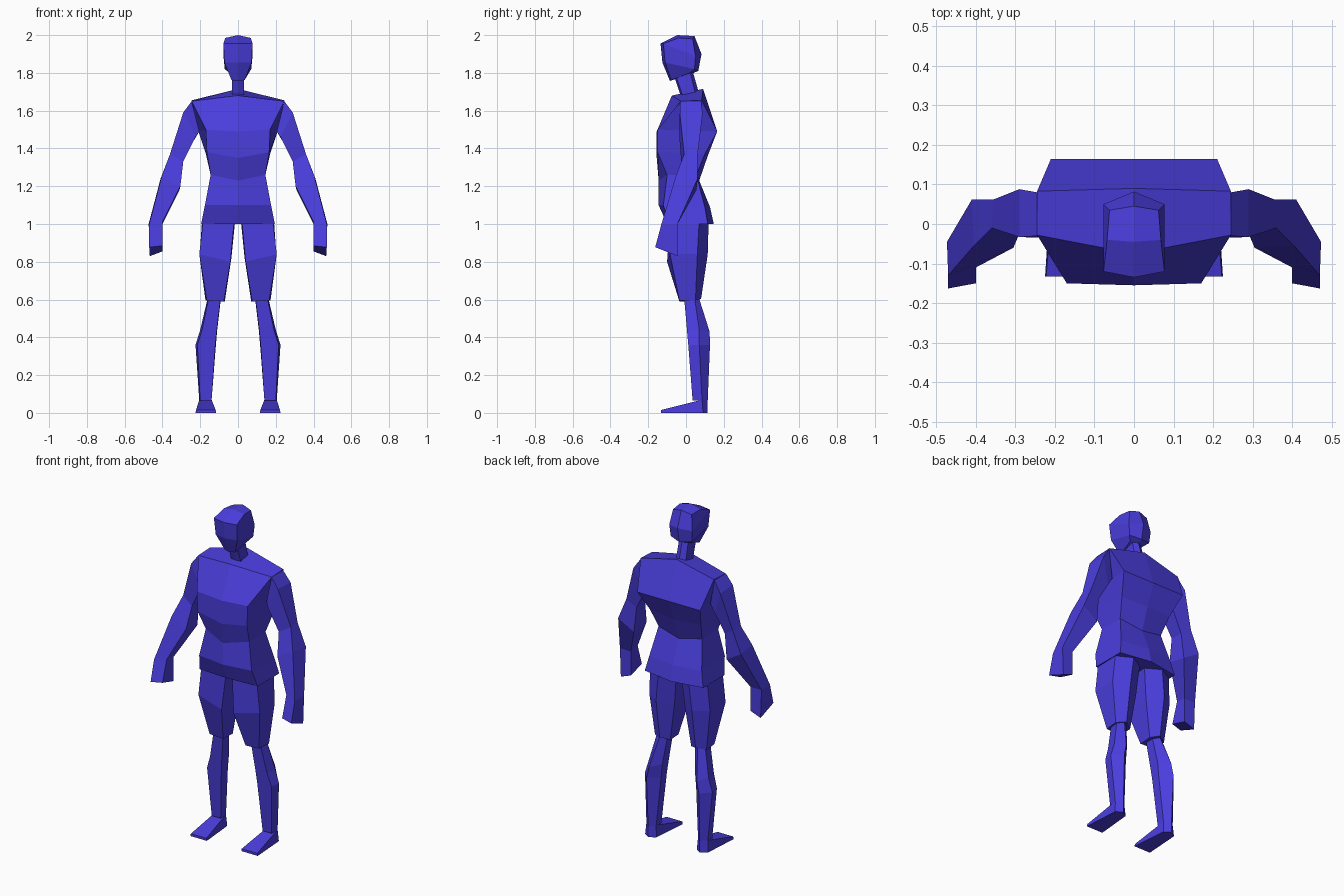
import bpy, bmesh

blue = bpy.data.materials.new("violet_blue")
blue.diffuse_color = (0.068, 0.047, 0.72, 1)


def loft(name, rings, centred=False, mirror=False):
    """Skin a stack of rings and cap both ends with flat faces."""
    bm = bmesh.new()
    if centred:
        # rings list front centre, front side, back side, back centre
        rings = [r + [(-x, y, z) for x, y, z in r[-2:0:-1]] for r in rings]
    vs = [[bm.verts.new(p) for p in r] for r in rings]
    n = len(vs[0])
    for a, b in zip(vs, vs[1:]):
        for i in range(n):
            j = (i + 1) % n
            bm.faces.new((a[i], a[j], b[j], b[i]))
    for end in (vs[0], vs[-1]):
        if centred:
            h = n // 2
            bm.faces.new(end[:h + 1])
            bm.faces.new(end[h:] + end[:1])
        else:
            bm.faces.new(end)
    bmesh.ops.recalc_face_normals(bm, faces=bm.faces)
    me = bpy.data.meshes.new(name)
    bm.to_mesh(me)
    bm.free()
    me.materials.append(blue)
    ob = bpy.data.objects.new(name, me)
    bpy.context.collection.objects.link(ob)
    if mirror:
        ob.modifiers.new("mirror", 'MIRROR')
    return ob


# Torso: hem, hips, waist, ribs, chest, shoulders
loft("torso", [
    [(0, -.10, 1.0), (.195, -.09, 1.0), (.195, .115, 1.0), (0, .147, 1.0)],
    [(0, -.145, 1.10), (.175, -.12, 1.10), (.175, .10, 1.09), (0, .127, 1.09)],
    [(0, -.145, 1.23), (.145, -.10, 1.26), (.145, .055, 1.26), (0, .07, 1.23)],
    [(0, -.155, 1.35), (.165, -.15, 1.38), (.17, .10, 1.37), (0, .115, 1.36)],
    [(0, -.155, 1.49), (.17, -.15, 1.50), (.21, .165, 1.49), (0, .165, 1.49)],
    [(0, -.075, 1.68), (.245, -.028, 1.65), (.245, .083, 1.655), (0, .09, 1.715)],
], centred=True)

# Neck leaning forward
loft("neck", [
    [(0, -.025, 1.67), (.033, -.015, 1.67), (.033, .055, 1.67), (0, .075, 1.67)],
    [(0, -.065, 1.79), (.03, -.055, 1.79), (.03, .02, 1.81), (0, .035, 1.81)],
], centred=True)

# Head: jaw, cheeks, brow, crown
loft("head", [
    [(0, -.085, 1.757), (.035, -.078, 1.762), (.045, .02, 1.80), (0, .04, 1.80)],
    [(0, -.125, 1.855), (.072, -.11, 1.855), (.07, .045, 1.82), (0, .065, 1.81)],
    [(0, -.135, 1.955), (.077, -.12, 1.955), (.077, .05, 1.89), (0, .082, 1.90)],
    [(0, -.045, 2.0), (.068, -.04, 1.985), (.062, .035, 1.98), (0, .045, 1.995)],
], centred=True)

# Arms: ring order is outer front, outer back, inner back, inner front
elbow = [(.36, -.01, 1.37), (.355, .062, 1.37), (.295, .05, 1.33), (.29, -.025, 1.33)]
loft("upper_arm", [
    [(.245, -.03, 1.65), (.245, .08, 1.65), (.205, .06, 1.49), (.205, -.02, 1.49)],
    [(.29, -.033, 1.59), (.29, .088, 1.585), (.235, .06, 1.44), (.225, -.035, 1.46)],
    elbow,
], mirror=True)
wrist = [(.47, -.13, 1.0), (.473, -.045, 1.0), (.40, -.045, 1.0), (.40, -.11, 1.01)]
loft("forearm", [
    elbow,
    [(.405, -.055, 1.25), (.41, .062, 1.24), (.31, .055, 1.18), (.305, -.06, 1.20)],
    wrist,
], mirror=True)
loft("hand", [
    wrist,
    [(.47, -.163, .877), (.467, -.045, .83), (.40, -.045, .855), (.40, -.15, .885)],
], mirror=True)

# Legs: ring order is outer front, outer back, mid back, inner back, inner front
loft("thigh", [
    [(.185, -.085, 1.02), (.19, .07, 1.02), (.10, .12, 1.02), (.015, .07, 1.02), (.02, -.085, 1.02)],
    [(.205, -.085, .84), (.203, .06, .84), (.12, .115, .84), (.035, .06, .82), (.04, -.10, .80)],
    [(.165, -.035, .595), (.172, .05, .595), (.12, .08, .605), (.07, .05, .59), (.075, -.035, .59)],
], mirror=True)
loft("calf", [
    [(.155, -.01, .61), (.16, .045, .61), (.125, .068, .61), (.09, .045, .61), (.092, -.01, .61)],
    [(.19, .005, .44), (.20, .07, .44), (.16, .125, .43), (.11, .07, .44), (.112, .005, .44)],
    [(.215, .012, .36), (.225, .07, .36), (.175, .127, .36), (.117, .07, .36), (.12, .012, .36)],
    [(.20, .035, .065), (.205, .085, .065), (.172, .115, .065), (.14, .085, .065), (.14, .035, .065)],
], mirror=True)

# Wedge foot: sole then upper surface
loft("foot", [
    [(.225, -.133, 0), (.21, .09, 0), (.172, .115, 0), (.135, .09, 0), (.115, -.133, 0)],
    [(.222, -.133, .015), (.205, .085, .07), (.172, .115, .07), (.14, .085, .07), (.118, -.133, .015)],
], mirror=True)
